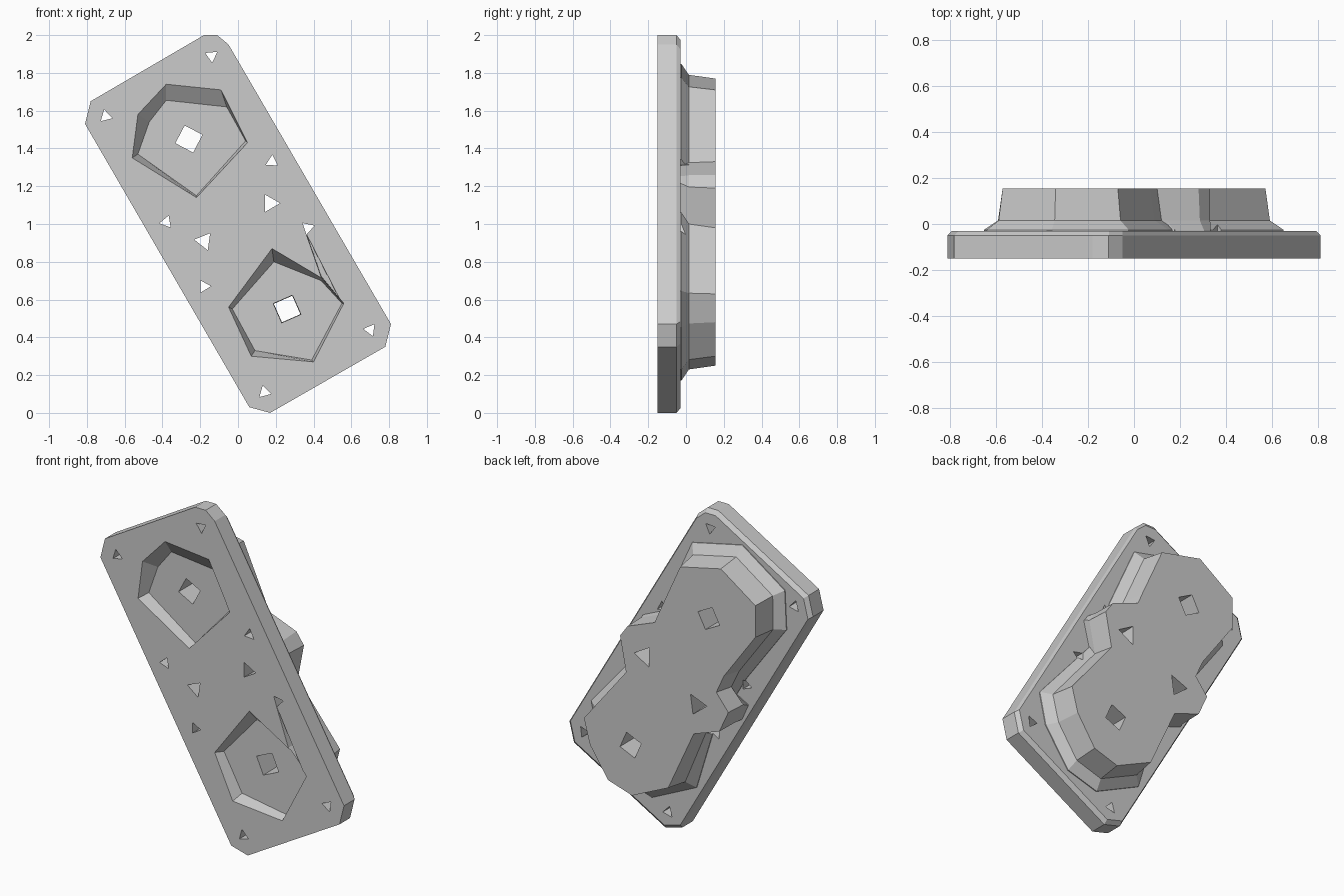
import bpy, bmesh
from math import cos, sin, pi, hypot

if "Cube" in bpy.data.objects:
    bpy.data.objects.remove(bpy.data.objects["Cube"], do_unlink=True)

grey = bpy.data.materials.new("plain_grey")
grey.use_nodes = True
colour = (0.6, 0.6, 0.6, 1)
grey.diffuse_color = colour
grey.node_tree.nodes["Principled BSDF"].inputs["Base Color"].default_value = colour


def loft(name, rings):
    """Solid through matching (x, z) outlines, each placed at a depth y."""
    bm = bmesh.new()
    loops = [[bm.verts.new((x, y, z - 1)) for x, z in pts] for y, pts in rings]
    bm.faces.new(loops[0])
    bm.faces.new(loops[-1])
    for a, b in zip(loops, loops[1:]):
        for i in range(len(a)):
            j = (i + 1) % len(a)
            bm.faces.new((a[i], a[j], b[j], b[i]))
    bmesh.ops.recalc_face_normals(bm, faces=bm.faces)
    mesh = bpy.data.meshes.new(name)
    bm.to_mesh(mesh)
    bm.free()
    mesh.materials.append(grey)
    ob = bpy.data.objects.new(name, mesh)
    ob.location.z = 1
    bpy.context.collection.objects.link(ob)
    return ob


def scaled(pts, k, c=(0, 1)):
    return [(c[0] + (x - c[0]) * k, c[1] + (z - c[1]) * k) for x, z in pts]


def cut(ob, cutter):
    mod = ob.modifiers.new("cut", 'BOOLEAN')
    mod.operation, mod.solver, mod.object = 'DIFFERENCE', 'EXACT', cutter
    bpy.context.view_layer.objects.active = ob
    bpy.ops.object.modifier_apply(modifier=mod.name)


def ngon(c, r, sides, turn):
    return [(c[0] + r * cos(turn + 2 * pi * i / sides),
             c[1] + r * sin(turn + 2 * pi * i / sides)) for i in range(sides)]


# Mounting plate with clipped corners and a bevelled back edge
plate_outline = [(-.18, 2), (-.11, 2), (-.05, 1.95), (.81, .47), (.78, .35),
                 (.17, 0), (.06, .03), (-.81, 1.53), (-.78, 1.65)]
plate = loft("mounting_plate", [(-.15, plate_outline), (-.05, plate_outline),
                                (-.03, scaled(plate_outline, .975))])

# Raised back housing with side ears and a flared skirt
cups = [(-.27, 1.43), (.27, .57)]
housing_outline = [(-.07, 1.71), (-.34, 1.77), (-.57, 1.61), (-.57, 1.42),
                   (-.36, 1.13), (-.31, 1.02), (-.39, .92), (-.33, .79),
                   (-.16, .73), (.01, .36), (.25, .25), (.41, .3), (.53, .48),
                   (.57, .63), (.29, .98), (.33, 1.19), (.28, 1.26),
                   (.1, 1.33), (.07, 1.4)]


def flare(amount):
    ring = []
    for x, z in housing_outline:
        cx, cz = min(cups, key=lambda c: hypot(x - c[0], z - c[1]))
        d = hypot(x - cx, z - cz)
        a = amount if d < .42 else amount * .3
        ring.append((x + (x - cx) / d * a, z + (z - cz) / d * a))
    return ring


housing = loft("back_housing", [(-.05, flare(.08)), (-.025, flare(.08)),
                                (.015, flare(.02)), (.155, housing_outline)])

# Shallow faceted cups in the front, plus a sliver beside the lower one
upper_rim = [(-.38, 1.74), (-.09, 1.71), (.05, 1.43), (-.22, 1.14),
             (-.56, 1.35), (-.53, 1.58)]
upper_floor = [(-.38, 1.655), (-.06, 1.62), (.04, 1.44), (-.22, 1.15),
               (-.53, 1.37), (-.47, 1.54)]
lower_rim = [(.18, .87), (.45, .71), (.56, .58), (.4, .27), (.07, .3), (-.05, .56)]
lower_floor = [(.19, .8), (.44, .7), (.55, .58), (.39, .28), (.09, .33), (-.03, .55)]
sliver = [(.36, .95), (.54, .6), (.44, .72)]
recesses = [loft("cup_cutter", [(-.17, rim), (-.15, rim), (-.09, floor)])
            for rim, floor in ((upper_rim, upper_floor), (lower_rim, lower_floor),
                               (sliver, scaled(sliver, .9, (.45, .75))))]

# Through holes: (centre, front radius, back radius, sides)
holes = [((-.26, 1.45), .075, .075, 4), ((.26, .55), .08, .075, 4),
         ((.17, 1.11), .05, .07, 3), ((-.18, .91), .05, .07, 3)]
holes += [(c, .037, .037, 3) for c in
          ((-.7, 1.57), (-.14, 1.89), (.18, 1.33), (.37, .98),
           (-.38, 1.01), (-.18, .67), (.7, .44), (.14, .11))]
bores = [loft("hole_cutter", [(-.2, ngon(c, r0, n, i * .9 + .3)),
                              (.2, ngon(c, r1, n, i * .9 + .3))])
         for i, (c, r0, r1, n) in enumerate(holes)]

for cutter in recesses:
    cut(plate, cutter)
for cutter in bores:
    cut(plate, cutter)
    cut(housing, cutter)
for cutter in recesses + bores:
    bpy.data.objects.remove(cutter, do_unlink=True)
